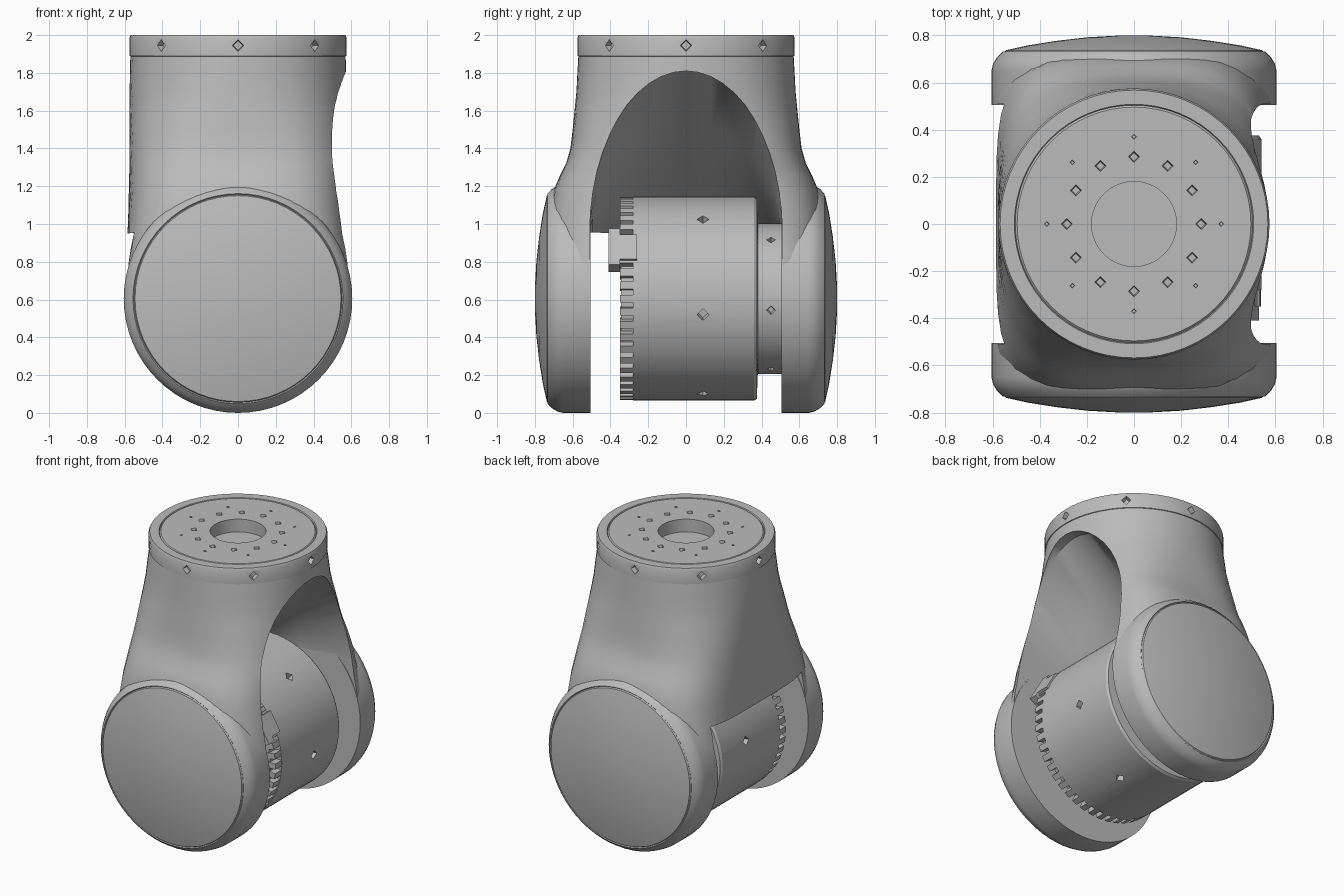
import bpy, bmesh
from math import sin, cos, pi, radians
from mathutils import Matrix, Vector

cube = bpy.data.objects.get("Cube")
if cube:
    bpy.data.objects.remove(cube, do_unlink=True)

AXLE = 0.605   # height of the joint axis
GAP = 0.51     # half of the fork opening

metal = bpy.data.materials.new("grey_metal")
metal.use_nodes = True
metal.diffuse_color = (0.5, 0.5, 0.5, 1)
metal.node_tree.nodes["Principled BSDF"].inputs["Base Color"].default_value = (0.5, 0.5, 0.5, 1)


def make_object(name, bm):
    bmesh.ops.recalc_face_normals(bm, faces=bm.faces)
    mesh = bpy.data.meshes.new(name)
    bm.to_mesh(mesh)
    bm.free()
    obj = bpy.data.objects.new(name, mesh)
    mesh.materials.append(metal)
    bpy.context.collection.objects.link(obj)
    return obj


def loft(bm, rings):
    """Skin a list of closed rings and cap both ends."""
    loops = [[bm.verts.new(p) for p in ring] for ring in rings]
    for a, b in zip(loops, loops[1:]):
        for i in range(len(a)):
            j = (i + 1) % len(a)
            bm.faces.new((a[i], a[j], b[j], b[i]))
    bm.faces.new(loops[0])
    bm.faces.new(loops[-1])


def lathe(bm, profile, sides=48):
    """Turn (radius, y) pairs around the joint axis."""
    loft(bm, [[(r * cos(2 * pi * i / sides), y, AXLE + r * sin(2 * pi * i / sides))
               for i in range(sides)] for r, y in profile])


def oval(z, hx, hy, power, sides=64):
    ring = []
    for i in range(sides):
        c, s = cos(2 * pi * i / sides), sin(2 * pi * i / sides)
        k = (abs(c) ** power + abs(s) ** power) ** (-1 / power)
        ring.append((hx * c * k, hy * s * k, z))
    return ring


def pocket(bm, point, direction, radius, depth, sides=4):
    turn = Vector(direction).to_track_quat('Z', 'Y').to_matrix().to_4x4()
    bmesh.ops.create_cone(bm, cap_ends=True, segments=sides, radius1=radius * 0.6,
                          radius2=radius, depth=2 * depth,
                          matrix=Matrix.Translation(point) @ turn)


def cut(obj, bm):
    cutter = make_object("cutter", bm)
    cutter.hide_render = True
    mod = obj.modifiers.new("cut", 'BOOLEAN')
    mod.operation = 'DIFFERENCE'
    mod.solver = 'EXACT'
    mod.object = cutter
    select(obj)
    bpy.ops.object.modifier_apply(modifier=mod.name)
    bpy.data.objects.remove(cutter, do_unlink=True)


def select(obj):
    bpy.ops.object.select_all(action='DESELECT')
    obj.select_set(True)
    bpy.context.view_layer.objects.active = obj


def smooth(obj, angle=32):
    select(obj)
    bpy.ops.object.shade_smooth_by_angle(angle=radians(angle))


# Fork body: round neck blending down into two legs
bm = bmesh.new()
sections = [(0.605, 0.6, 0.7, 8), (0.8, 0.595, 0.71, 6), (0.95, 0.585, 0.72, 4.4),
            (1.08, 0.58, 0.72, 3.8), (1.18, 0.578, 0.70, 3.4), (1.25, 0.576, 0.67, 3.3),
            (1.32, 0.575, 0.635, 3.2), (1.4, 0.575, 0.612, 3.0), (1.5, 0.575, 0.6, 2.7),
            (1.6, 0.575, 0.59, 2.4), (1.7, 0.574, 0.58, 2.2), (1.8, 0.572, 0.575, 2.1),
            (1.888, 0.57, 0.57, 2), (1.89, 0.575, 0.575, 2), (1.985, 0.575, 0.575, 2)]
rings = [oval(*s) for s in sections]
# Top flange with a shallow groove and a recessed bore
for z, r in ((2, 0.568), (2, 0.508), (1.992, 0.504), (2, 0.496), (2, 0.18), (1.91, 0.18)):
    rings.append(oval(z, r, r, 2))
loft(bm, rings)
fork = make_object("fork_body", bm)

# Fork opening: tall arch on the left, falling to a level edge on the right
bm = bmesh.new()
arch = []
for x, rise in ((-1, 0), (-0.575, 0), (-0.2, 0.35), (0.15, 0.675), (0.5, 1), (1, 1)):
    ring = [(x, -GAP, -0.2)]
    for i in range(25):
        a = -pi / 2 + pi * i / 24
        ring.append((x, GAP * sin(a), 0.95 + 0.86 * rise * cos(a)))
    arch.append(ring + [(x, GAP, -0.2)])
loft(bm, arch)
cut(fork, bm)

# Bolt pockets around the neck and on the flange
bm = bmesh.new()
for i in range(8):
    a = pi * i / 4
    d = Vector((cos(a), sin(a), 0))
    pocket(bm, d * 0.58 + Vector((0, 0, 1.945)), d, 0.04, 0.04)
    pocket(bm, d * 0.37 + Vector((0, 0, 2)), (0, 0, 1), 0.013, 0.02)
for i in range(12):
    a = pi * i / 6
    pocket(bm, (0.285 * cos(a), 0.285 * sin(a), 2), (0, 0, 1), 0.03, 0.03)
cut(fork, bm)
smooth(fork)

# Domed joint discs, front and back
for name, side in (("front_disc", -1), ("back_disc", 1)):
    bm = bmesh.new()
    profile = [(0.1, 0.506), (0.605, 0.506), (0.605, 0.65), (0.598, 0.68), (0.58, 0.71),
               (0.556, 0.733), (0.55, 0.727), (0.545, 0.737), (0.45, 0.758),
               (0.33, 0.777), (0.2, 0.792), (0.06, 0.8)]
    lathe(bm, [(r, side * y) for r, y in profile], 64)
    smooth(make_object(name, bm))

# Motor drum between the legs, with a narrower mounting collar
bm = bmesh.new()
lathe(bm, [(0.2, -0.32), (0.42, -0.32), (0.43, -0.345), (0.495, -0.345), (0.495, -0.28),
           (0.54, -0.28), (0.54, 0.36), (0.53, 0.375), (0.4, 0.38), (0.4, 0.515)], 64)
drum = make_object("motor_drum", bm)
bm = bmesh.new()
for i in range(6):
    a = radians(-9 + 60 * i)
    d = Vector((cos(a), 0, sin(a)))
    centre = Vector((0, 0, AXLE))
    pocket(bm, centre + d * 0.54 + Vector((0, 0.09, 0)), d, 0.04, 0.04)
    pocket(bm, centre + d * 0.4 + Vector((0, 0.45, 0)), d, 0.03, 0.03)
cut(drum, bm)
smooth(drum)

# Ring of teeth at the drum's front end
bm = bmesh.new()
for i in range(48):
    turn = Matrix.Rotation(2 * pi * i / 48, 4, 'Y')
    place = Matrix.Translation((0, 0, AXLE)) @ turn @ Matrix.Translation((0.5, -0.312, 0))
    bmesh.ops.create_cube(bm, size=1, matrix=place @ Matrix.Diagonal((0.076, 0.076, 0.04, 1)))
make_object("drum_teeth", bm)

# Small sensor block on the toothed end
bm = bmesh.new()
for y, width, height in ((-0.38, 0.06, 0.22), (-0.31, 0.1, 0.15)):
    place = (Matrix.Translation((0, 0, AXLE)) @ Matrix.Rotation(radians(-30), 4, 'Y')
             @ Matrix.Translation((0.51, y, 0)))
    bmesh.ops.create_cube(bm, size=1, matrix=place @ Matrix.Diagonal((0.08, width, height, 1)))
make_object("sensor_block", bm)
